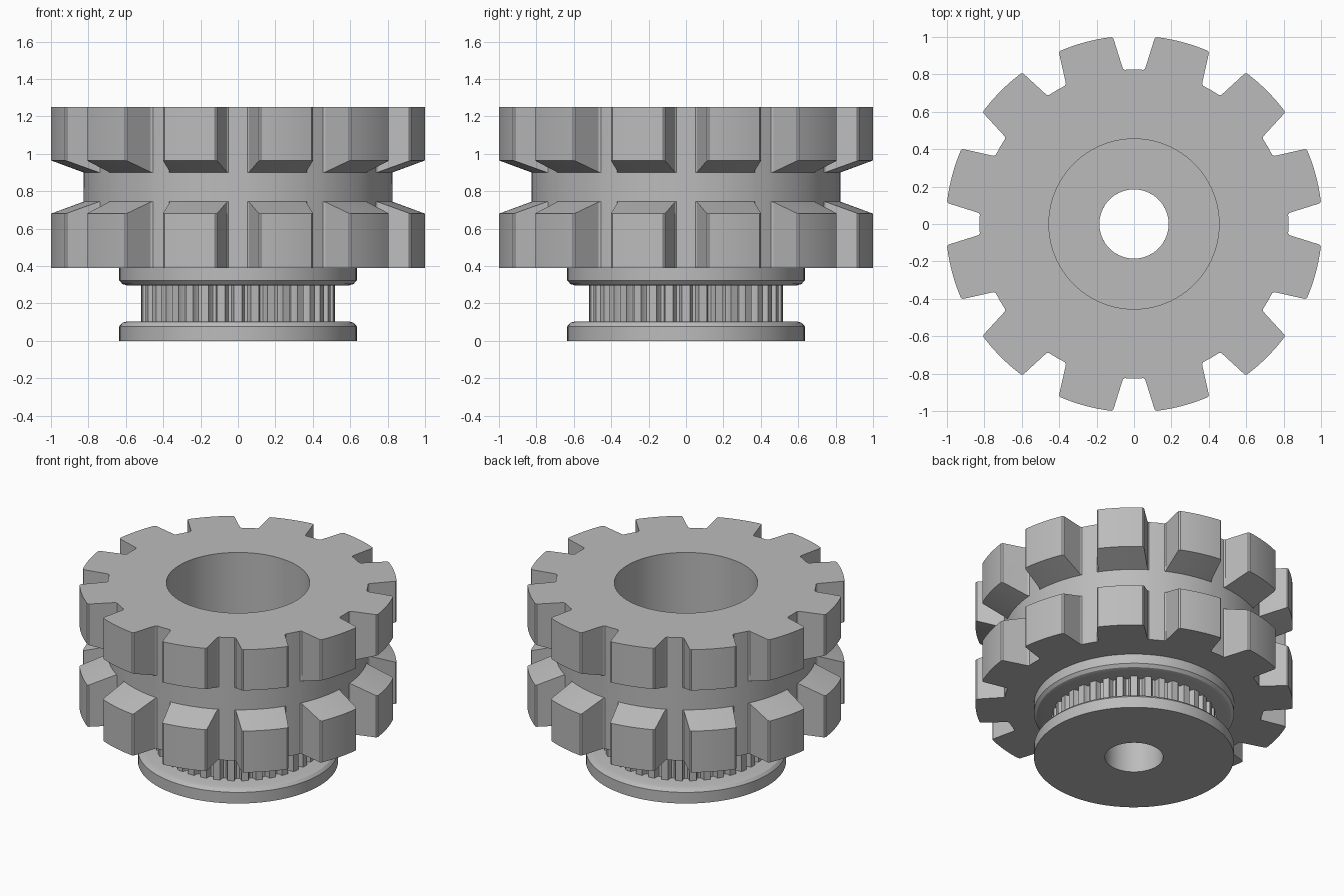
import bpy, bmesh, math

if "Cube" in bpy.data.objects:
    bpy.data.objects.remove(bpy.data.objects["Cube"], do_unlink=True)

grey = bpy.data.materials.new("plain_grey")
grey.use_nodes = True
COLOUR = (0.5, 0.5, 0.5, 1.0)
grey.diffuse_color = COLOUR
grey.node_tree.nodes["Principled BSDF"].inputs["Base Color"].default_value = COLOUR


def ring(angles, radii, heights):
    return [(r * math.cos(a), r * math.sin(a), z) for a, r, z in zip(angles, radii, heights)]


def build(name, rings):
    """Skin a closed stack of equally sized rings into one solid."""
    bm = bmesh.new()
    loops = [[bm.verts.new(p) for p in pts] for pts in rings]
    n = len(loops[0])
    for k, low in enumerate(loops):
        high = loops[(k + 1) % len(loops)]
        for i in range(n):
            j = (i + 1) % n
            bm.faces.new((low[i], low[j], high[j], high[i]))
    bmesh.ops.remove_doubles(bm, verts=bm.verts, dist=0.0005)
    bmesh.ops.recalc_face_normals(bm, faces=bm.faces)
    mesh = bpy.data.meshes.new(name)
    bm.to_mesh(mesh)
    bm.free()
    mesh.materials.append(grey)
    obj = bpy.data.objects.new(name, mesh)
    bpy.context.collection.objects.link(obj)
    bpy.ops.object.select_all(action="DESELECT")
    obj.select_set(True)
    bpy.context.view_layer.objects.active = obj
    bpy.ops.object.shade_smooth_by_angle(angle=math.radians(32))
    return obj


def lathe(name, profile, steps=96):
    angles = [2 * math.pi * i / steps for i in range(steps)]
    build(name, [ring(angles, [r] * steps, [z] * steps) for r, z in profile])


# Toothed wheel: half a slot and half a tooth, mirrored and repeated
BORE, CORE, TIP = 0.455, 0.826, 1.0064
TEETH = 12
half_slot = [(0.05, 0.8245), (0.059, 0.831), (0.065, 0.848),
             (0.106, 0.979), (0.111, 0.993), (0.122, 0.999)]
half = [(math.atan2(x, y), math.hypot(x, y)) for x, y in half_slot]
half += [(math.radians(d), TIP) for d in (9, 11, 13)]
pitch = 2 * math.pi / TEETH
sector = [(0, CORE)] + half + [(pitch / 2, TIP)]
sector += [(pitch - a, r) for a, r in reversed(half)]
outline = [(a + k * pitch, max(r, CORE)) for k in range(TEETH) for a, r in sector]
angles = [a for a, r in outline]
radii = [r for a, r in outline]
n = len(outline)
slope = [(r - CORE) * 0.36 for r in radii]
BOTTOM, GROOVE_LOW, GROOVE_HIGH, TOP = 0.39, 0.745, 0.9, 1.25

build("toothed_wheel", [
    ring(angles, [BORE] * n, [BOTTOM] * n),
    ring(angles, radii, [BOTTOM] * n),
    ring(angles, radii, [GROOVE_LOW - s for s in slope]),
    ring(angles, [CORE] * n, [GROOVE_LOW] * n),
    ring(angles, [CORE] * n, [GROOVE_HIGH] * n),
    ring(angles, radii, [GROOVE_HIGH + s for s in slope]),
    ring(angles, radii, [TOP] * n),
    ring(angles, [BORE] * n, [TOP] * n),
])

# Belt pulley flanges, mirrored about the belt track
HOLE, RIM = 0.185, 0.635
lip = [(RIM, 0.078), (0.618, 0.097), (0.59, 0.105), (HOLE, 0.105)]
lathe("lower_flange", [(HOLE, 0), (RIM, 0)] + lip)
lathe("upper_flange", [(HOLE, BOTTOM), (RIM, BOTTOM)] + [(r, 0.401 - z) for r, z in lip])

# Fine belt teeth between the flanges
BELT_TEETH = 36
step = 2 * math.pi / BELT_TEETH
tooth = [(-0.24, 0.52), (0.24, 0.52), (0.3, 0.495), (0.4, 0.482), (0.6, 0.482), (0.7, 0.495)]
gear = [((k + t) * step, r) for k in range(BELT_TEETH) for t, r in tooth]
ga = [a for a, r in gear]
gr = [r for a, r in gear]
m = len(gear)
build("belt_teeth", [
    ring(ga, [HOLE] * m, [0.105] * m),
    ring(ga, gr, [0.105] * m),
    ring(ga, gr, [0.296] * m),
    ring(ga, [HOLE] * m, [0.296] * m),
])
